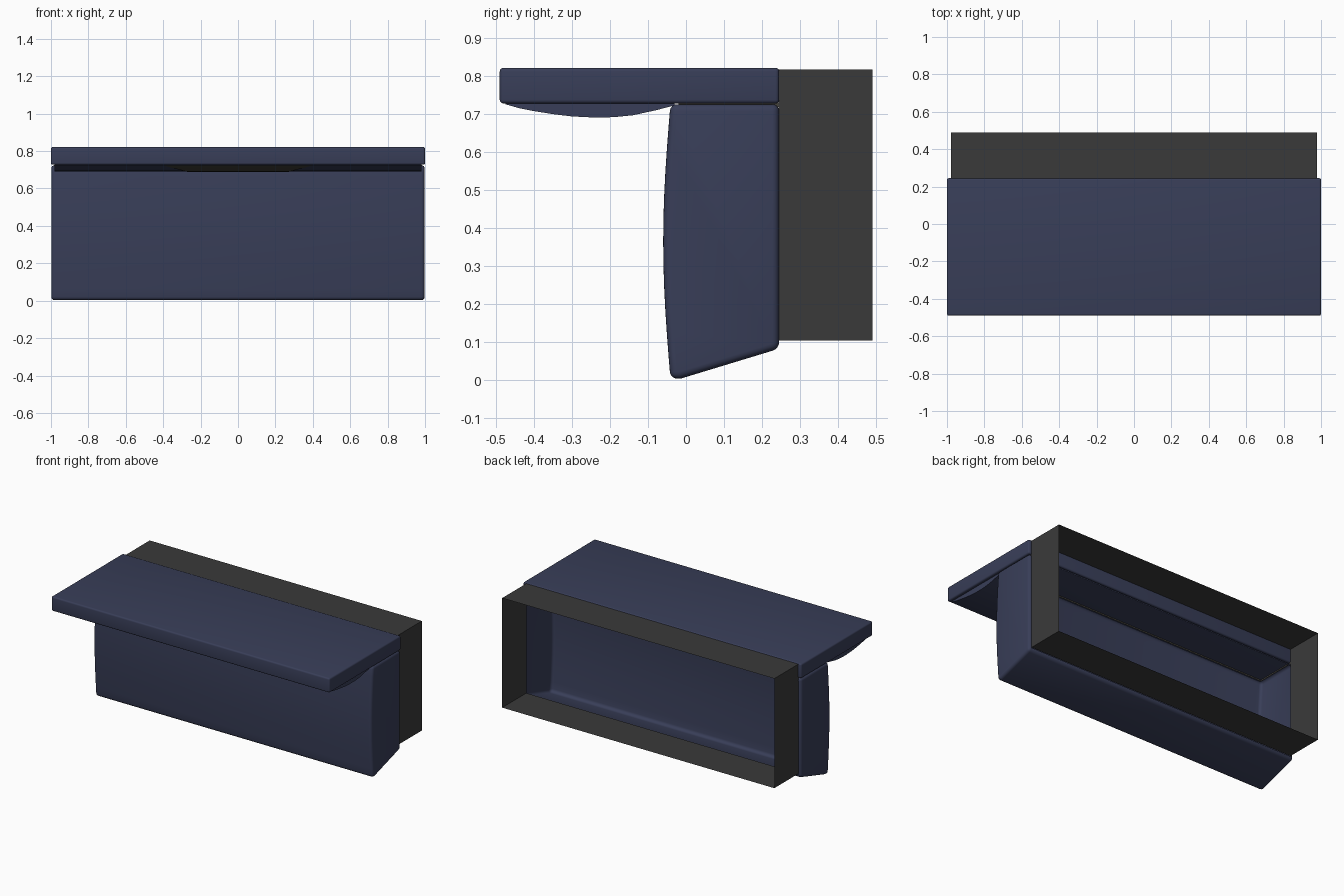
import bpy, bmesh, math

if "Cube" in bpy.data.objects:
    bpy.data.objects.remove(bpy.data.objects["Cube"])


def material(name, rgb):
    m = bpy.data.materials.new(name)
    m.diffuse_color = (*rgb, 1)
    m.use_nodes = True
    m.node_tree.nodes["Principled BSDF"].inputs["Base Color"].default_value = m.diffuse_color
    return m


navy = material("navy", (0.040, 0.048, 0.098))
grey = material("dark_grey", (0.042, 0.042, 0.042))
olive = material("warm_grey", (0.058, 0.055, 0.045))


def finish(name, bm, mat, smooth=True):
    me = bpy.data.meshes.new(name)
    bm.to_mesh(me)
    bm.free()
    ob = bpy.data.objects.new(name, me)
    bpy.context.collection.objects.link(ob)
    me.materials.append(mat)
    if smooth:
        bpy.ops.object.select_all(action='DESELECT')
        ob.select_set(True)
        bpy.context.view_layer.objects.active = ob
        bpy.ops.object.shade_smooth_by_angle(angle=math.radians(35))
    return ob


def prism(profile, half):
    """Extrude a y-z profile between x = -half and x = half."""
    bm = bmesh.new()
    a = [bm.verts.new((-half, y, z)) for y, z in profile]
    b = [bm.verts.new((half, y, z)) for y, z in profile]
    n = len(profile)
    bm.faces.new(a)
    bm.faces.new(b[::-1])
    for i in range(n):
        j = (i + 1) % n
        bm.faces.new((a[i], b[i], b[j], a[j]))
    bmesh.ops.recalc_face_normals(bm, faces=bm.faces)
    return bm


def round_edges(bm, width, skip_back=None):
    edges = [e for e in bm.edges if e.calc_face_angle(0) > 0.4 and not (
        skip_back is not None and all(v.co.y > skip_back for v in e.verts))]
    bmesh.ops.bevel(bm, geom=edges, offset=width, segments=4,
                    profile=0.5, affect='EDGES')


def rectangle(y0, y1, z0, z1):
    return [(y0, z0), (y1, z0), (y1, z1), (y0, z1)]


# Lid
bm = prism(rectangle(-0.49, 0.245, 0.727, 0.821), 1.0)
round_edges(bm, 0.01)
finish("lid", bm, navy)

# Curved padding below the lid overhang
curve = [(-0.475, 0.725), (-0.44, 0.715), (-0.40, 0.707), (-0.35, 0.699),
         (-0.30, 0.693), (-0.24, 0.690), (-0.19, 0.691), (-0.14, 0.696),
         (-0.08, 0.709), (-0.03, 0.722)]
finish("lid_padding", prism([(-0.475, 0.73)] + curve + [(-0.03, 0.73)], 0.98), navy)

# Tapered grip plate on the front slope of the padding
bm = bmesh.new()
rows = []
for y, z in curve[:6]:
    w = 0.27 + 0.13 * (z - 0.69) / 0.035
    rows.append([bm.verts.new((s * w, y, z - 0.0015)) for s in (-1, 1)])
for p, q in zip(rows, rows[1:]):
    bm.faces.new((p[0], q[0], q[1], p[1]))
finish("grip_plate", bm, olive)

# Hollow body with a bowed front and sloping base, open at top and back
front = []
for i in range(13):
    t = i / 12
    front.append((-0.041 - 0.019 * math.sin(math.pi * t), 0.725 * (1 - t) + 0.003 * t))
bm = prism(front + [(-0.015, 0.003), (0.245, 0.082), (0.245, 0.725)], 0.998)
round_edges(bm, 0.018)
bm.normal_update()
gone = [f for f in bm.faces if f.calc_area() > 0.1 and
        (f.normal.y > 0.99 or f.normal.z > 0.99)]
bmesh.ops.delete(bm, geom=gone, context='FACES')
finish("body", bm, navy)

# Thin seal between the body and the lid
bm = bmesh.new()
path = [(-0.975, 0.245), (-0.975, -0.02), (0.975, -0.02), (0.975, 0.245)]
lo = [bm.verts.new((x, y, 0.718)) for x, y in path]
hi = [bm.verts.new((x, y, 0.729)) for x, y in path]
for i in range(3):
    bm.faces.new((lo[i], lo[i + 1], hi[i + 1], hi[i]))
finish("seal", bm, olive, False)

# Rear sleeve, open at both ends
bm = prism(rectangle(0.243, 0.49, 0.104, 0.816), 0.978)
bm.normal_update()
bmesh.ops.delete(bm, geom=[f for f in bm.faces if abs(f.normal.y) > 0.9],
                 context='FACES')
finish("rear_sleeve", bm, grey, False)
